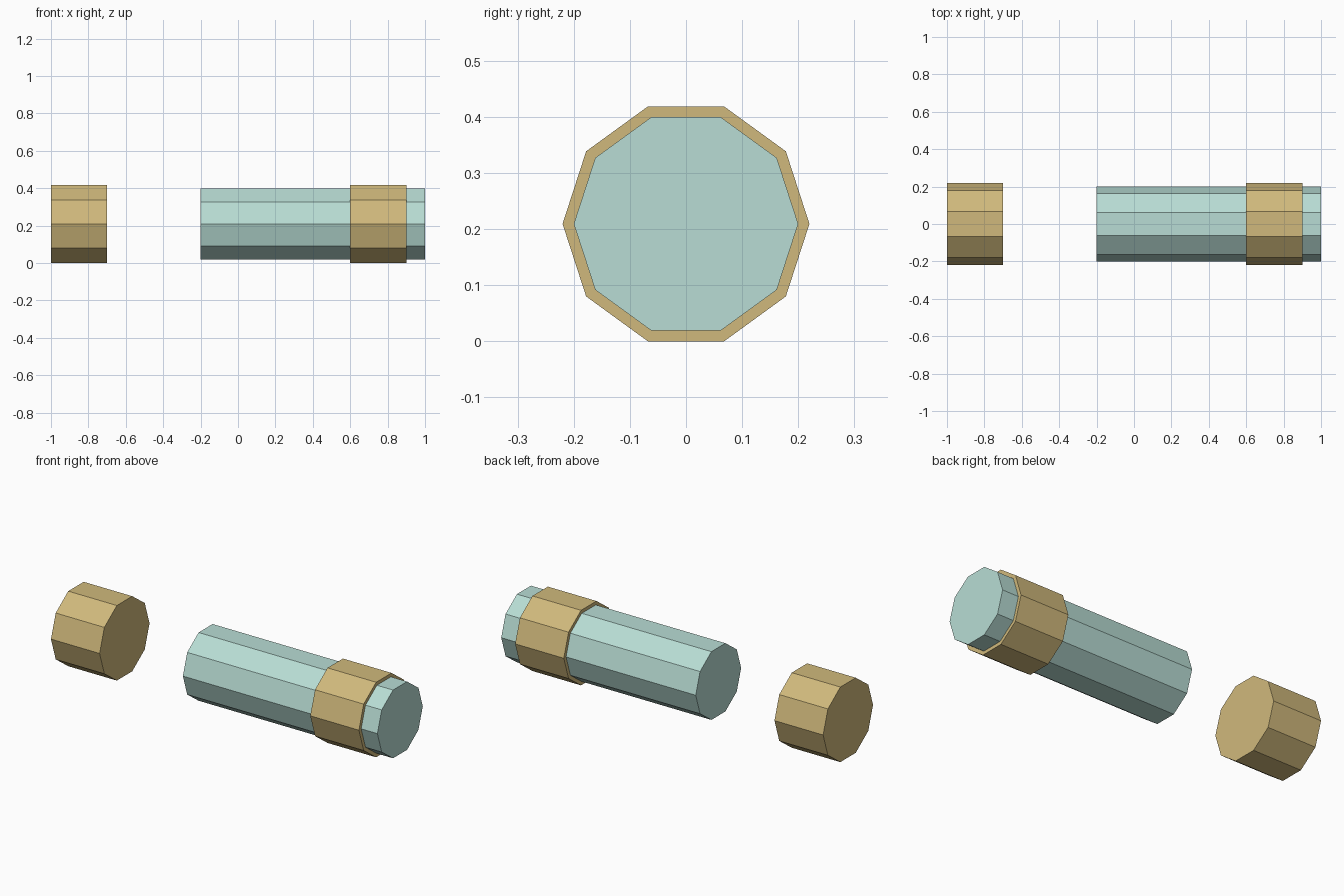
import bpy, bmesh, math
from mathutils import Matrix

if "Cube" in bpy.data.objects:
    bpy.data.objects.remove(bpy.data.objects["Cube"])

SIDES = 10
AXIS_Z = 0.22 * math.sin(math.radians(72))  # largest ring rests on its flat


def material(name, rgb):
    m = bpy.data.materials.new(name)
    m.diffuse_color = (*rgb, 1.0)
    m.use_nodes = True
    m.node_tree.nodes["Principled BSDF"].inputs["Base Color"].default_value = m.diffuse_color
    return m


def bar(name, x0, x1, radius, mat):
    """Closed ten-sided cylinder lying along x, with corners at +y and -y."""
    bm = bmesh.new()
    place = Matrix.Translation(((x0 + x1) / 2, 0, AXIS_Z)) @ Matrix.Rotation(math.pi / 2, 4, 'Y')
    bmesh.ops.create_cone(bm, cap_ends=True, cap_tris=False, segments=SIDES,
                          radius1=radius, radius2=radius, depth=x1 - x0, matrix=place)
    mesh = bpy.data.meshes.new(name)
    bm.to_mesh(mesh)
    bm.free()
    mesh.materials.append(mat)
    obj = bpy.data.objects.new(name, mesh)
    bpy.context.collection.objects.link(obj)
    return obj


teal = material("pale_teal", (0.48, 0.72, 0.66))
gold = material("dull_gold", (0.63, 0.485, 0.20))

# Main rod, the collar around it, and the separate end cap
bar("rod", -0.2, 1.0, 0.20, teal)
bar("collar", 0.6, 0.9, 0.22, gold)
bar("end_cap", -1.0, -0.7, 0.22, gold)
